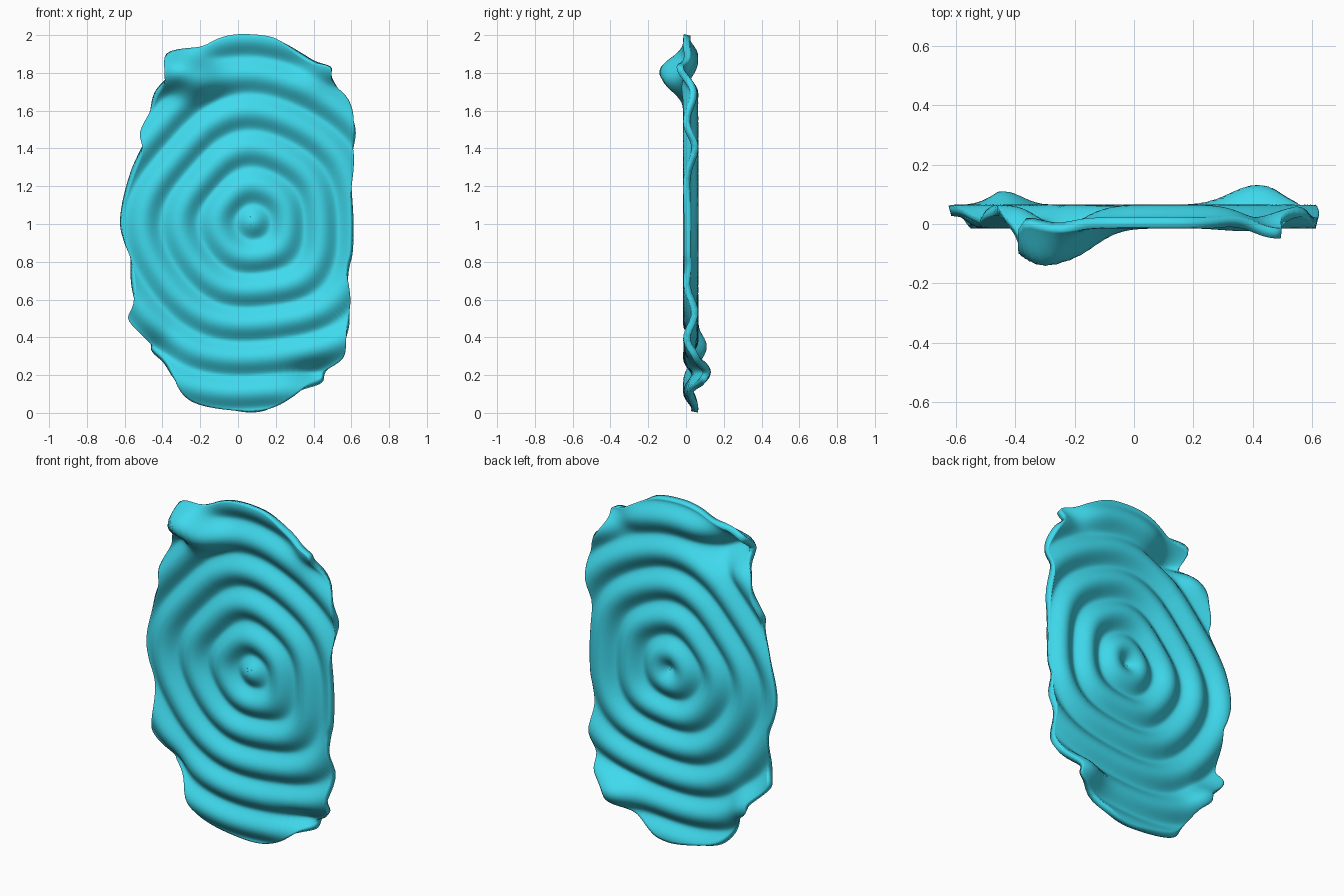
import bpy, bmesh, math
from mathutils import Vector

if "Cube" in bpy.data.objects:
    bpy.data.objects.remove(bpy.data.objects["Cube"])

CENTRE = Vector((0.08, 1.01))     # middle of the ripple pattern (x, z)
PERIOD, AMP, THICK = 0.187, 0.022, 0.036

# outline in x, z, clockwise from the top
OUTLINE = [(0, 2), (.13, 1.995), (.22, 1.97), (.33, 1.90), (.40, 1.86), (.49, 1.83),
           (.50, 1.76), (.58, 1.65), (.615, 1.52), (.61, 1.4), (.60, 1.2), (.605, 1.0),
           (.60, .85), (.58, .75), (.59, .55), (.57, .38), (.55, .29), (.46, .22),
           (.44, .17), (.35, .13), (.2, .04), (.12, .01), (0, .01), (-.2, .05),
           (-.3, .12), (-.38, .26), (-.45, .33), (-.47, .38), (-.575, .49), (-.55, .58),
           (-.56, .72), (-.57, .82), (-.60, .9), (-.62, 1.0), (-.605, 1.12), (-.56, 1.27),
           (-.51, 1.4), (-.51, 1.48), (-.47, 1.58), (-.435, 1.69), (-.38, 1.77),
           (-.37, 1.89), (-.21, 1.93), (-.1, 1.98)]

# curled corners: x, z, width, height, push along y
CURLS = [(-.27, 1.79, .14, .085, -.165), (.45, 1.80, .12, .08, -.05),
         (.43, .19, .13, .08, .085), (-.44, .35, .10, .09, .045)]


def smooth_loop(pts, steps):
    """Closed Catmull-Rom curve through the points."""
    p = [Vector(q) for q in pts]
    n, out = len(p), []
    for i in range(n):
        a, b, c, d = (p[(i + k) % n] for k in (-1, 0, 1, 2))
        for s in range(steps):
            t = s / steps
            out.append(0.5 * (2 * b + (c - a) * t + (2 * a - 5 * b + 4 * c - d) * t * t
                              + (3 * b - a - 3 * c + d) * t ** 3))
    return out


def depth(q):
    """Ripples plus corner curls, as a y position."""
    d = q - CENTRE
    r, a = d.length, math.atan2(d.y, d.x)
    wobble = 0.035 * math.sin(3 * a + 0.6) + 0.025 * math.sin(5 * a + 2)
    phase = r * (1 + wobble * min(1, r / 0.3))
    y = 0.025 - AMP * math.cos(2 * math.pi * phase / PERIOD)
    for cx, cz, w, h, push in CURLS:
        y += push * math.exp(-((q.x - cx) / w) ** 2 - ((q.y - cz) / h) ** 2)
    return y


# rippled sheet, built as rings from the centre to the outline
edge = smooth_loop(OUTLINE, 5)
RINGS, N = 90, len(edge)
bm = bmesh.new()
hub = bm.verts.new((CENTRE.x, depth(CENTRE), CENTRE.y))
prev = None
for i in range(1, RINGS + 1):
    ring = []
    for e in edge:
        q = CENTRE.lerp(e, i / RINGS)
        ring.append(bm.verts.new((q.x, depth(q), q.y)))
    for j in range(N):
        k = (j + 1) % N
        if prev:
            bm.faces.new((prev[j], prev[k], ring[k], ring[j]))
        else:
            bm.faces.new((hub, ring[k], ring[j]))
    prev = ring
bmesh.ops.recalc_face_normals(bm, faces=bm.faces)
mesh = bpy.data.meshes.new("rippled_sheet")
bm.to_mesh(mesh)
bm.free()
sheet = bpy.data.objects.new("rippled_sheet", mesh)
bpy.context.collection.objects.link(sheet)

# thickness
solid = sheet.modifiers.new("thickness", 'SOLIDIFY')
solid.thickness = THICK
solid.offset = 0

# turquoise material and smooth shading
mat = bpy.data.materials.new("turquoise")
mat.diffuse_color = (0.05, 0.70, 0.85, 1)
mat.use_nodes = True
mat.node_tree.nodes["Principled BSDF"].inputs["Base Color"].default_value = mat.diffuse_color
mesh.materials.append(mat)
bpy.context.view_layer.objects.active = sheet
sheet.select_set(True)
bpy.ops.object.shade_smooth_by_angle(angle=math.radians(50))
